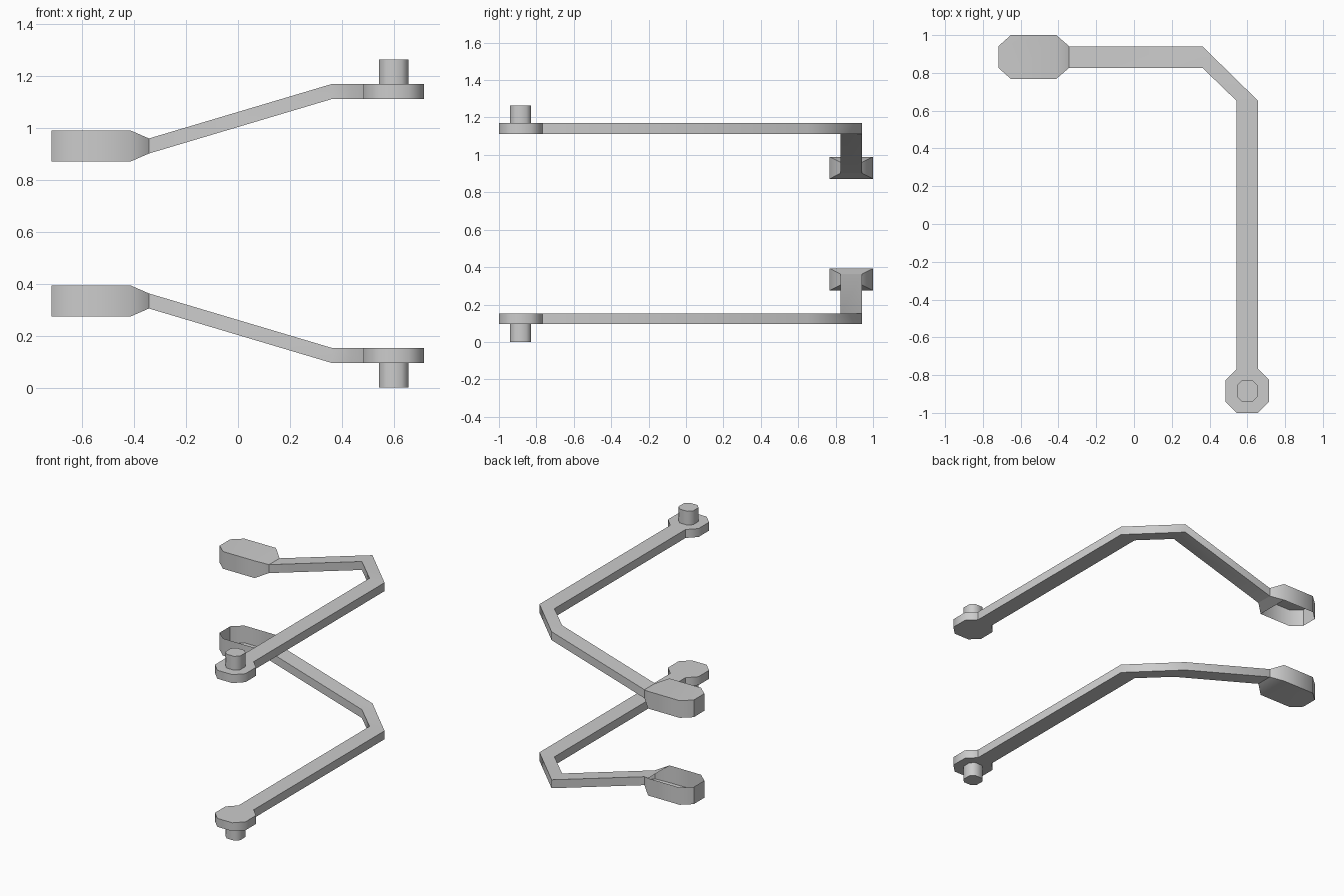
import bpy, bmesh, math
from mathutils import Vector

if "Cube" in bpy.data.objects:
    bpy.data.objects.remove(bpy.data.objects["Cube"], do_unlink=True)

HEIGHT = 1.265
grey = bpy.data.materials.new("plain_grey")
grey.use_nodes = True
grey.diffuse_color = (0.6, 0.6, 0.6, 1)
grey.node_tree.nodes["Principled BSDF"].inputs["Base Color"].default_value = (0.6, 0.6, 0.6, 1)


def slab(name, stations, lower, caps=(True, True), open_segments=()):
    """Loft a box section through stations (side_a, side_b, z_low, z_high)."""
    bm = bmesh.new()
    rings = []
    for a, b, low, high in stations:
        points = [(*a, low), (*b, low), (*b, high), (*a, high)]
        rings.append([bm.verts.new(p) for p in points])
    for i, (r, s) in enumerate(zip(rings, rings[1:])):
        for k in range(4):
            if k == 0 and i in open_segments:      # open underside
                continue
            n = (k + 1) % 4
            bm.faces.new((r[k], r[n], s[n], s[k]))
    if caps[0]:
        bm.faces.new(rings[0][::-1])
    if caps[1]:
        bm.faces.new(rings[-1])
    # Face outwards: compare a known upper face with straight up
    bm.normal_update()
    top = next(f for f in bm.faces if all(v in rings[0] + rings[1] for v in f.verts)
               and rings[0][2] in f.verts and rings[0][3] in f.verts and rings[1][2] in f.verts)
    if top.normal.z < 0:
        bmesh.ops.reverse_faces(bm, faces=bm.faces[:])
    if lower:                                      # lower arm is the mirror image
        for v in bm.verts:
            v.co.z = HEIGHT - v.co.z
        bmesh.ops.reverse_faces(bm, faces=bm.faces[:])
    bmesh.ops.dissolve_limit(bm, angle_limit=math.radians(0.5),
                             verts=bm.verts[:], edges=bm.edges[:])
    mesh = bpy.data.meshes.new(name)
    bm.to_mesh(mesh)
    bm.free()
    mesh.materials.append(grey)
    ob = bpy.data.objects.new(name, mesh)
    bpy.context.collection.objects.link(ob)
    bpy.ops.object.select_all(action='DESELECT')
    ob.select_set(True)
    bpy.context.view_layer.objects.active = ob
    bpy.ops.object.shade_smooth_by_angle(angle=math.radians(46))


def octagon(cx, cy, half, flat, low, high):
    """Stations along y for an eight-sided plate."""
    return [((cx - w, cy + y), (cx + w, cy + y), low, high)
            for y, w in ((-half, flat), (-flat, half), (flat, half), (half, flat))]


BAR_LOW, BAR_HIGH = 1.112, 1.17
for side in ("upper", "lower"):
    low = side == "lower"
    # Bent bar: long run, corner, then a sloping run to the pad
    slab(side + "_bar", [
        ((0.542, -0.77), (0.656, -0.77), BAR_LOW, BAR_HIGH),
        ((0.542, 0.653), (0.656, 0.653), BAR_LOW, BAR_HIGH),
        ((0.362, 0.827), (0.362, 0.941), BAR_LOW, BAR_HIGH),
        ((-0.343, 0.827), (-0.343, 0.941), 0.902, 0.96),
    ], low, caps=(False, False))
    # Hollow pad, open towards the other arm
    slab(side + "_pad", [
        ((-0.343, 0.827), (-0.343, 0.941), 0.902, 0.96),
        ((-0.412, 0.768), (-0.412, 1.0), 0.872, 0.99),
        ((-0.652, 0.768), (-0.652, 1.0), 0.872, 0.99),
        ((-0.718, 0.827), (-0.718, 0.941), 0.872, 0.99),
    ], low, caps=(False, True), open_segments=(1, 2))
    # Eight-sided end plate and its pin
    slab(side + "_end_plate", octagon(0.6, -0.884, 0.116, 0.057, BAR_LOW, BAR_HIGH), low)
    slab(side + "_pin", octagon(0.6, -0.884, 0.056, 0.029, BAR_HIGH, HEIGHT), low)
